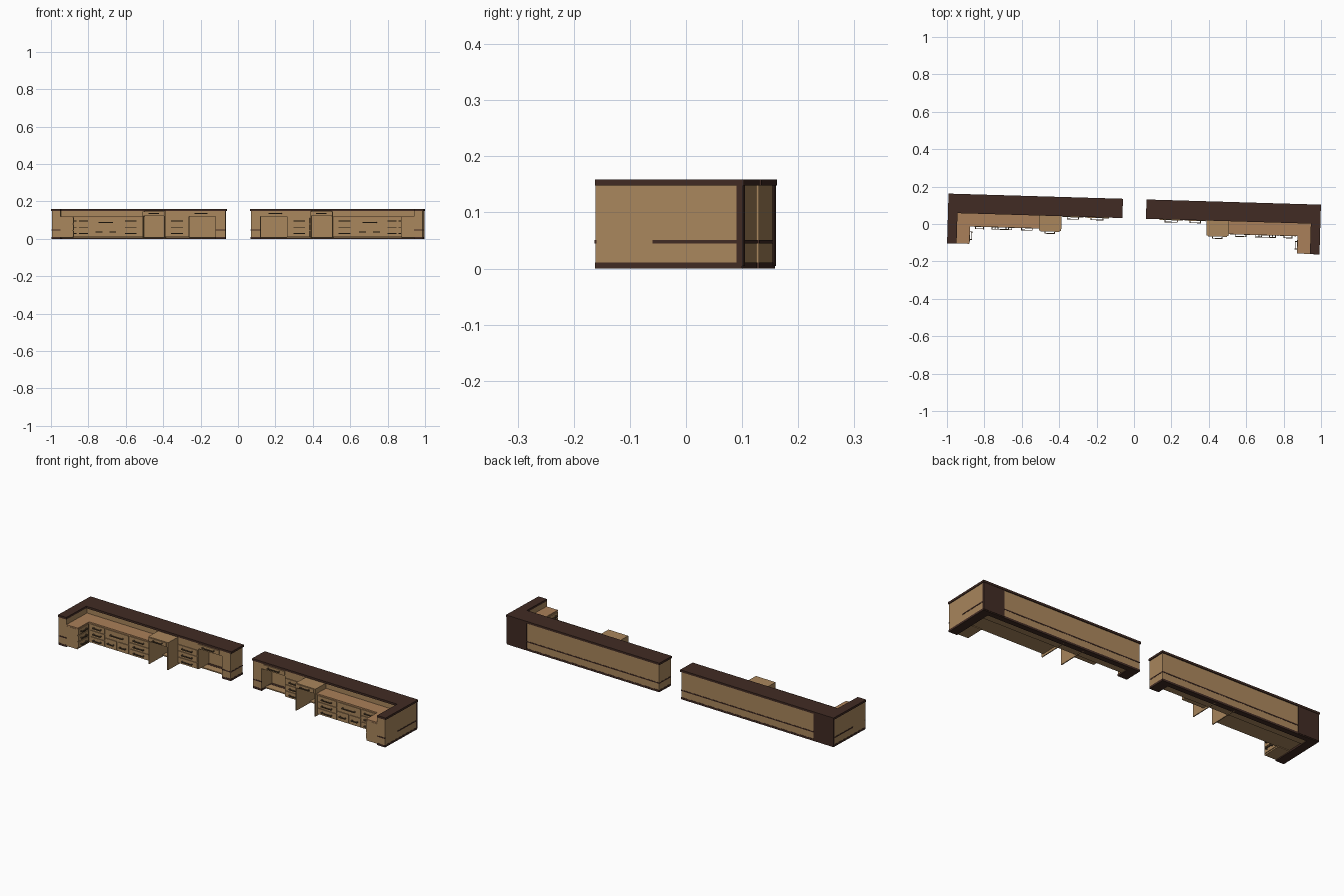
import bpy, bmesh
from mathutils import Matrix

ROT = Matrix.Rotation(-0.0297, 4, 'Z')   # the whole pair is turned slightly


def material(name, rgb):
    m = bpy.data.materials.new(name)
    m.diffuse_color = (*rgb, 1)
    return m


WOOD = material("light_wood", (0.40, 0.24, 0.108))
DESK = material("desktop_wood", (0.40, 0.215, 0.10))
DARK = material("dark_wood", (0.053, 0.024, 0.017))
METAL = material("handle_bronze", (0.12, 0.075, 0.038))


def finish(bm, name, mat):
    bmesh.ops.recalc_face_normals(bm, faces=bm.faces)
    bm.transform(ROT)
    me = bpy.data.meshes.new(name)
    bm.to_mesh(me)
    bm.free()
    me.materials.append(mat)
    bpy.context.collection.objects.link(bpy.data.objects.new(name, me))


def boxes(name, mat, s, items):
    """One object from boxes (x0, x1, y0, y1, z0, z1), mirrored by s."""
    bm = bmesh.new()
    for x0, x1, y0, y1, z0, z1 in items:
        m = (Matrix.Translation((s * (x0 + x1) / 2, (y0 + y1) / 2, (z0 + z1) / 2))
             @ Matrix.Diagonal((x1 - x0, y1 - y0, z1 - z0, 1)))
        bmesh.ops.create_cube(bm, size=1, matrix=m)
    finish(bm, name, mat)


def prism(name, mat, s, pts, z0, z1):
    """Extruded plan outline."""
    bm = bmesh.new()
    f = bm.faces.new([bm.verts.new((s * x, y, z0)) for x, y in pts])
    g = bmesh.ops.extrude_face_region(bm, geom=[f])
    for v in g["geom"]:
        if isinstance(v, bmesh.types.BMVert):
            v.co.z = z1
    finish(bm, name, mat)


def handle_front(xc, y, zc, w):
    h, d = 0.0025, 0.012
    return [(xc - w / 2, xc + w / 2, y - d, y - d + 0.004, zc - h, zc + h),
            (xc - w / 2, xc - w / 2 + 0.005, y - d, y, zc - h, zc + h),
            (xc + w / 2 - 0.005, xc + w / 2, y - d, y, zc - h, zc + h)]


def handle_side(x, yc, zc, w):
    h, d = 0.0025, 0.012
    return [(x - d, x - d + 0.004, yc - w / 2, yc + w / 2, zc - h, zc + h),
            (x - d, x, yc - w / 2, yc - w / 2 + 0.005, zc - h, zc + h),
            (x - d, x, yc + w / 2 - 0.005, yc + w / 2, zc - h, zc + h)]


for s, side in ((-1, "left"), (1, "right")):
    # L-shaped dark counter
    prism(side + "_counter", DARK, s,
          [(0.063, 0.03), (0.945, 0.03), (0.945, -0.133), (0.996, -0.133),
           (0.996, 0.133), (0.063, 0.133)], 0.148, 0.159)

    # outer walls, end cabinet and inner upstand
    boxes(side + "_back_wall", WOOD, s, [(0.068, 0.99, 0.115, 0.128, 0.011, 0.148)])
    boxes(side + "_wing_wall", WOOD, s, [(0.945, 0.992, -0.132, 0.128, 0.011, 0.148)])
    boxes(side + "_end_cabinet", WOOD, s, [(0.068, 0.12, 0.032, 0.128, 0.011, 0.148)])
    boxes(side + "_upstand", WOOD, s, [(0.50, 0.945, 0.036, 0.05, 0.12, 0.148)])

    # dark plinths and trim stripes
    boxes(side + "_plinth", DARK, s, [
        (0.067, 0.993, 0.10, 0.129, 0, 0.011),
        (0.945, 0.993, -0.133, 0.129, 0, 0.011),
        (0.067, 0.121, 0.031, 0.129, 0, 0.011)])
    boxes(side + "_trim_stripe", DARK, s, [
        (0.067, 0.9935, 0.126, 0.1292, 0.045, 0.051),
        (0.99, 0.9935, -0.03, 0.129, 0.045, 0.051),
        (0.945, 0.9935, -0.1332, -0.13, 0.045, 0.051),
        (0.067, 0.07, 0.031, 0.129, 0.045, 0.051),
        (0.067, 0.12, 0.031, 0.033, 0.045, 0.051)])

    # dark corner panel on the back
    boxes(side + "_corner_panel", DARK, s, [(0.872, 0.9935, 0.12, 0.131, 0.005, 0.148)])

    # work surface and cabinets
    prism(side + "_desktop", DESK, s,
          [(0.505, 0.115), (0.505, -0.039), (0.876, -0.039), (0.876, -0.131),
           (0.946, -0.131), (0.946, 0.115)], 0.113, 0.12)
    boxes(side + "_drawer_cabinet", WOOD, s, [(0.51, 0.945, -0.036, 0.115, 0.01, 0.113)])
    boxes(side + "_wing_pedestal", WOOD, s, [(0.879, 0.945, -0.132, -0.03, 0.006, 0.113)])
    boxes(side + "_inner_cabinet", WOOD, s, [(0.262, 0.39, 0.03, 0.118, 0.01, 0.12)])
    boxes(side + "_apron", WOOD, s, [(0.12, 0.39, 0.03, 0.118, 0.12, 0.148)])
    boxes(side + "_floor_board", WOOD, s, [(0.12, 0.945, 0.06, 0.12, 0.004, 0.01)])

    # projecting stand with thin side panels
    boxes(side + "_stand_box", WOOD, s, [(0.388, 0.508, -0.05, 0.115, 0.122, 0.1475)])
    boxes(side + "_stand_sides", WOOD, s, [(0.388, 0.393, -0.05, 0.115, 0, 0.122),
                                           (0.503, 0.508, -0.05, 0.115, 0, 0.122)])

    # drawer fronts: (x0, x1, front y, z0, z1)
    fronts = [(0.397, 0.499, -0.05, 0.125, 0.145), (0.135, 0.262, 0.03, 0.126, 0.146),
              (0.635, 0.775, -0.036, 0.064, 0.11),
              (0.635, 0.702, -0.036, 0.013, 0.06), (0.708, 0.775, -0.036, 0.013, 0.06)]
    for x0, x1, y in ((0.515, 0.628, -0.036), (0.782, 0.868, -0.036), (0.27, 0.383, 0.03)):
        fronts += [(x0, x1, y, 0.013 + 0.034 * i, 0.043 + 0.034 * i) for i in range(3)]
    plates, handles = [], []
    for x0, x1, y, z0, z1 in fronts:
        plates.append((x0, x1, y - 0.004, y, z0, z1))
        handles += handle_front((x0 + x1) / 2, y - 0.004, (z0 + z1) / 2, (x1 - x0) * 0.55)
    # wing pedestal drawers face inwards
    for i in range(3):
        z = 0.013 + 0.034 * i
        plates.append((0.875, 0.879, -0.128, -0.045, z, z + 0.03))
        handles += handle_side(0.875, -0.088, z + 0.015, 0.046)
    boxes(side + "_drawer_fronts", WOOD, s, plates)
    boxes(side + "_drawer_handles", METAL, s, handles)
